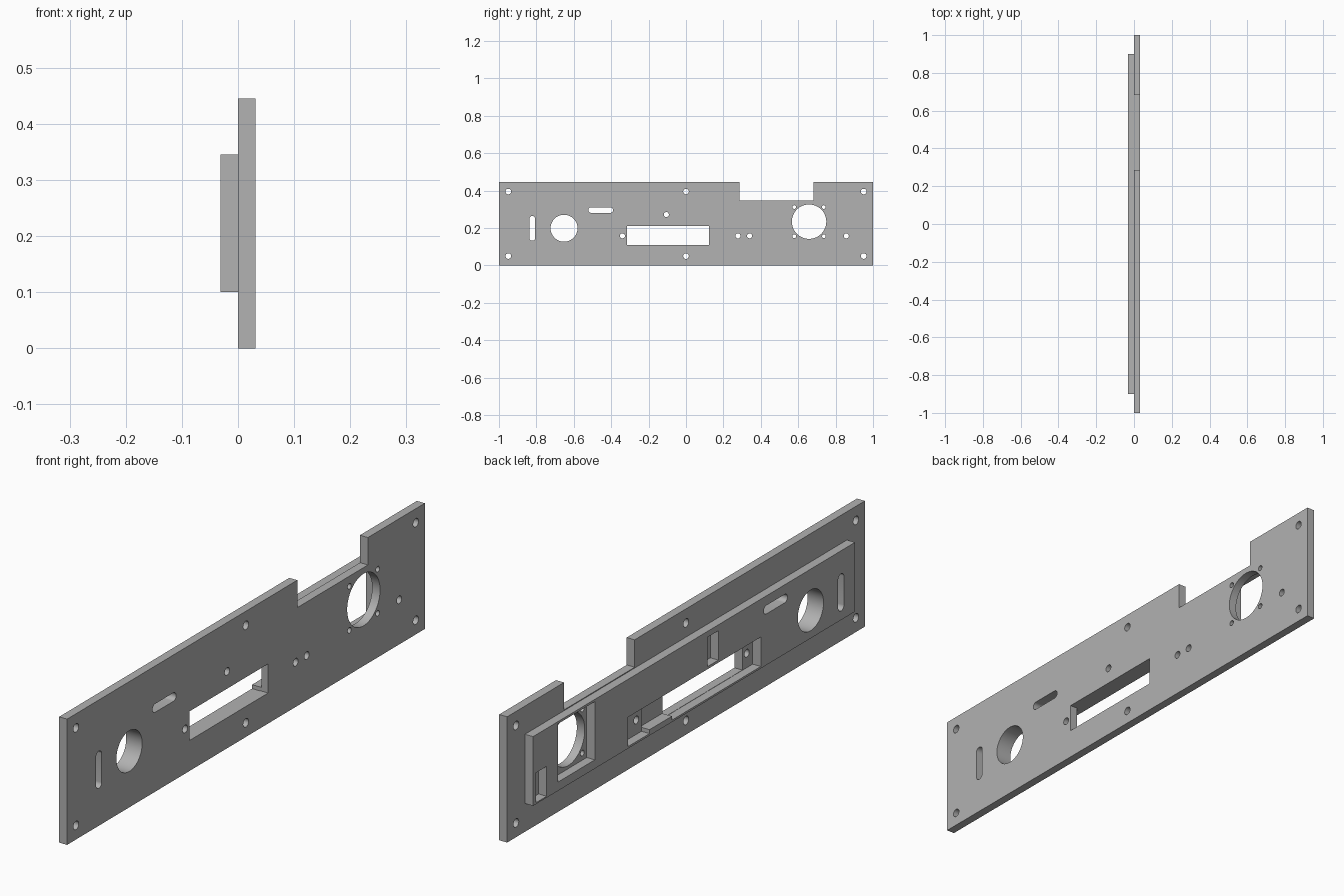
import bpy, bmesh, math
from mathutils import Matrix, Vector

cube = bpy.data.objects.get("Cube")
if cube:
    bpy.data.objects.remove(cube, do_unlink=True)

BACK, SEAM, FACE = -0.0315, 0.0, 0.031     # layers along x
GREY = (0.445, 0.445, 0.445, 1)

mat = bpy.data.materials.new("plain grey")
mat.use_nodes = True
mat.diffuse_color = GREY
mat.node_tree.nodes["Principled BSDF"].inputs["Base Color"].default_value = GREY


def prism(name, outline, x0, x1):
    """Extrude a (y, z) outline from x0 to x1."""
    bm = bmesh.new()
    base = bm.faces.new([bm.verts.new((x0, y, z)) for y, z in outline])
    grown = bmesh.ops.extrude_face_region(bm, geom=[base])["geom"]
    tips = [v for v in grown if isinstance(v, bmesh.types.BMVert)]
    bmesh.ops.translate(bm, verts=tips, vec=(x1 - x0, 0, 0))
    bmesh.ops.recalc_face_normals(bm, faces=bm.faces)
    mesh = bpy.data.meshes.new(name)
    bm.to_mesh(mesh)
    bm.free()
    mesh.materials.append(mat)
    ob = bpy.data.objects.new(name, mesh)
    bpy.context.collection.objects.link(ob)
    return ob


def rect(y0, y1, z0, z1):
    return [(y0, z0), (y1, z0), (y1, z1), (y0, z1)]


def slot(y, z, r, half_y=0, half_z=0, n=48):
    """Circle, or a round-ended slot when a half length is given."""
    pts = []
    for i in range(n):
        a = 2 * math.pi * (i + 0.5) / n
        c, s = math.cos(a), math.sin(a)
        pts.append((y + r * c + math.copysign(half_y, c),
                    z + r * s + math.copysign(half_z, s)))
    return pts


def cut(body, outline, x0=-0.1, x1=0.1):
    cutter = prism("cutter", outline, x0, x1)
    cutter.hide_render = True
    mod = body.modifiers.new("cut", 'BOOLEAN')
    mod.operation, mod.solver, mod.object = 'DIFFERENCE', 'EXACT', cutter
    bpy.context.view_layer.objects.active = body
    bpy.ops.object.modifier_apply(modifier=mod.name)
    bpy.data.objects.remove(cutter, do_unlink=True)


# Front plate with the notch in its top edge
plate = prism("front_plate", [(-1, 0), (1, 0), (1, 0.445), (0.682, 0.445), (0.682, 0.348),
                              (0.287, 0.348), (0.287, 0.445), (-1, 0.445)], SEAM, FACE)
# Thickened block behind it
block = prism("back_block", rect(-0.9, 0.9, 0.1, 0.345), BACK, SEAM)

# Openings through both layers
for body in (plate, block):
    cut(body, slot(-0.652, 0.199, 0.072, n=64))
    cut(body, slot(-0.822, 0.198, 0.016, half_z=0.05))
    cut(body, slot(-0.456, 0.296, 0.015, half_y=0.051))

# Window, large round opening and screw holes in the plate
cut(plate, rect(-0.315, 0.124, 0.108, 0.211))
cut(plate, slot(0.658, 0.234, 0.092, n=64))
for y in (-0.95, 0, 0.95):
    for z in (0.05, 0.395):
        cut(plate, slot(y, z, 0.015, n=32))
for y, z in ((-0.34, 0.158), (0.278, 0.158), (0.34, 0.158), (0.857, 0.158), (-0.105, 0.272)):
    cut(plate, slot(y, z, 0.0135, n=32))
for dy in (-0.079, 0.079):
    for dz in (-0.078, 0.078):
        cut(plate, slot(0.658 + dy, 0.234 + dz, 0.01, n=32))

# Shallow recess beside the window, leaving a ledge in the block
shelf = rect(0.11, 0.25, 0.121, 0.211)
cut(plate, shelf, -0.1, 0.006)
cut(block, shelf)

# Pockets through the block
for pocket in (rect(-0.373, 0.124, 0.107, 0.211),
               rect(0.249, 0.37, 0.107, 0.211),
               rect(0.555, 0.761, 0.131, 0.337),
               rect(0.824, 0.885, 0.105, 0.211),
               rect(-0.136, -0.075, 0.22, 0.324)):
    cut(block, pocket)

# Smooth round walls, crisp edges
bpy.ops.object.select_all(action='DESELECT')
for body in (plate, block):
    body.select_set(True)
bpy.context.view_layer.objects.active = plate
bpy.ops.object.shade_smooth_by_angle(angle=math.radians(30))
